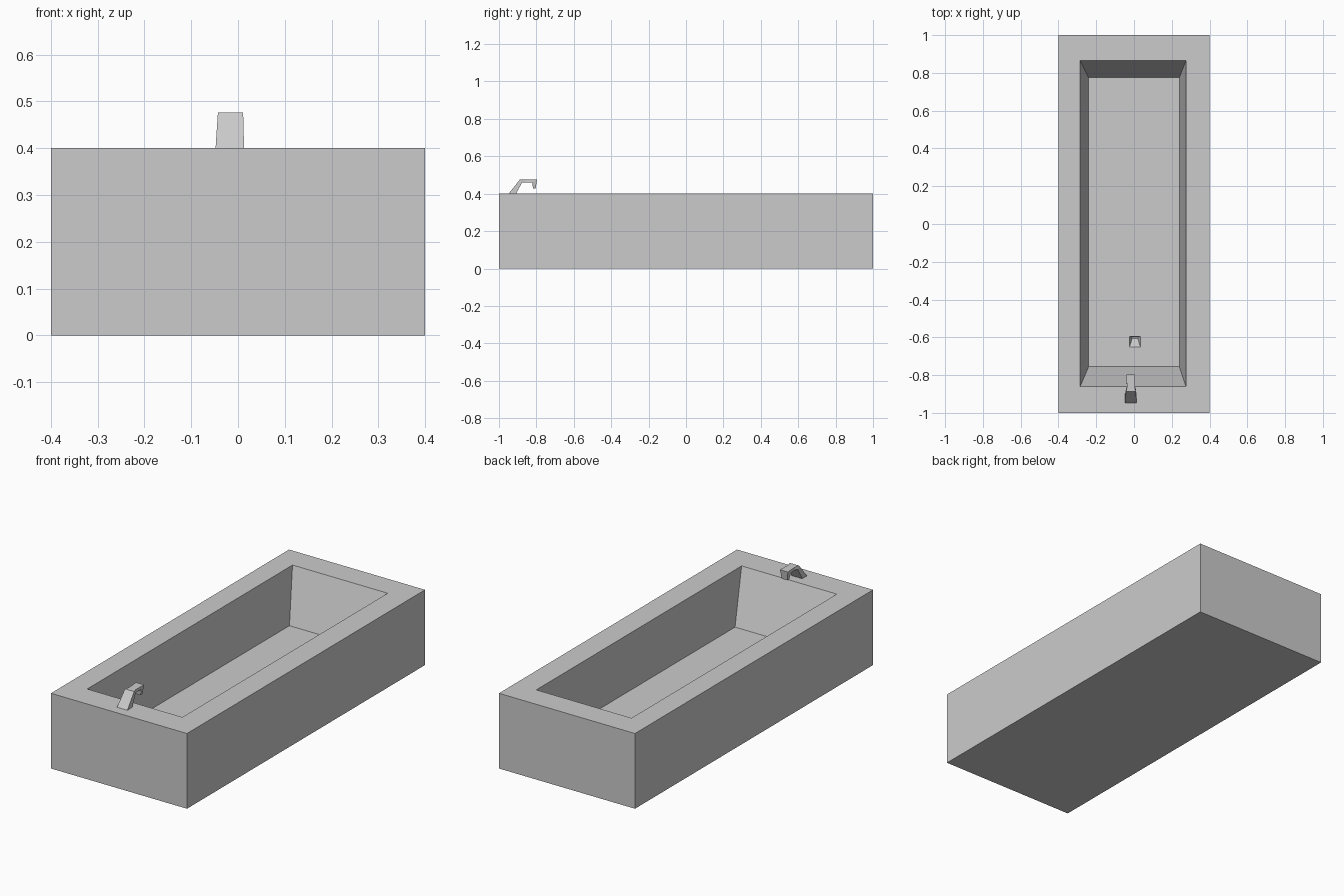
import bpy
import bmesh

cube = bpy.data.objects.get("Cube")
if cube:
    bpy.data.objects.remove(cube, do_unlink=True)

grey = bpy.data.materials.new("plain grey")
grey.use_nodes = True
colour = (0.6, 0.6, 0.6, 1)
grey.diffuse_color = colour
grey.node_tree.nodes["Principled BSDF"].inputs["Base Color"].default_value = colour


def loft(name, rings):
    """Join four-cornered rings in order and cap both ends."""
    bm = bmesh.new()
    loops = [[bm.verts.new(p) for p in ring] for ring in rings]
    for a, b in zip(loops, loops[1:]):
        for i in range(4):
            j = (i + 1) % 4
            bm.faces.new((a[i], a[j], b[j], b[i]))
    bm.faces.new(loops[0])
    bm.faces.new(loops[-1])
    bmesh.ops.recalc_face_normals(bm, faces=bm.faces)
    mesh = bpy.data.meshes.new(name)
    bm.to_mesh(mesh)
    bm.free()
    mesh.materials.append(grey)
    obj = bpy.data.objects.new(name, mesh)
    bpy.context.collection.objects.link(obj)
    return obj


def level(x0, x1, y0, y1, z):
    """Horizontal rectangle."""
    return [(x0, y0, z), (x1, y0, z), (x1, y1, z), (x0, y1, z)]


def section(x0, x1, outer, inner):
    """Slice of the spout between its outer and inner profile points."""
    return [(x0, *outer), (x1, *outer), (x1, *inner), (x0, *inner)]


# Tub: outer box, rim, sloping basin and drain recess
loft("bathtub", [
    level(-0.4, 0.4, -1, 1, 0),
    level(-0.4, 0.4, -1, 1, 0.4),
    level(-0.285, 0.275, -0.86, 0.865, 0.4),
    level(-0.24, 0.24, -0.755, 0.775, 0.124),
    level(-0.024, 0.034, -0.652, -0.595, 0.124),
    level(-0.010, 0.020, -0.606, -0.598, 0.08),
])

# Tap: slanted foot, flat neck and downturned mouth
loft("tap", [
    section(-0.048, 0.013, (-0.948, 0.4), (-0.908, 0.4)),
    section(-0.043, 0.011, (-0.888, 0.476), (-0.877, 0.46)),
    section(-0.037, 0.004, (-0.865, 0.476), (-0.86, 0.46)),
    section(-0.041, 0.005, (-0.797, 0.476), (-0.822, 0.46)),
    section(-0.034, 0.000, (-0.804, 0.427), (-0.818, 0.427)),
])
